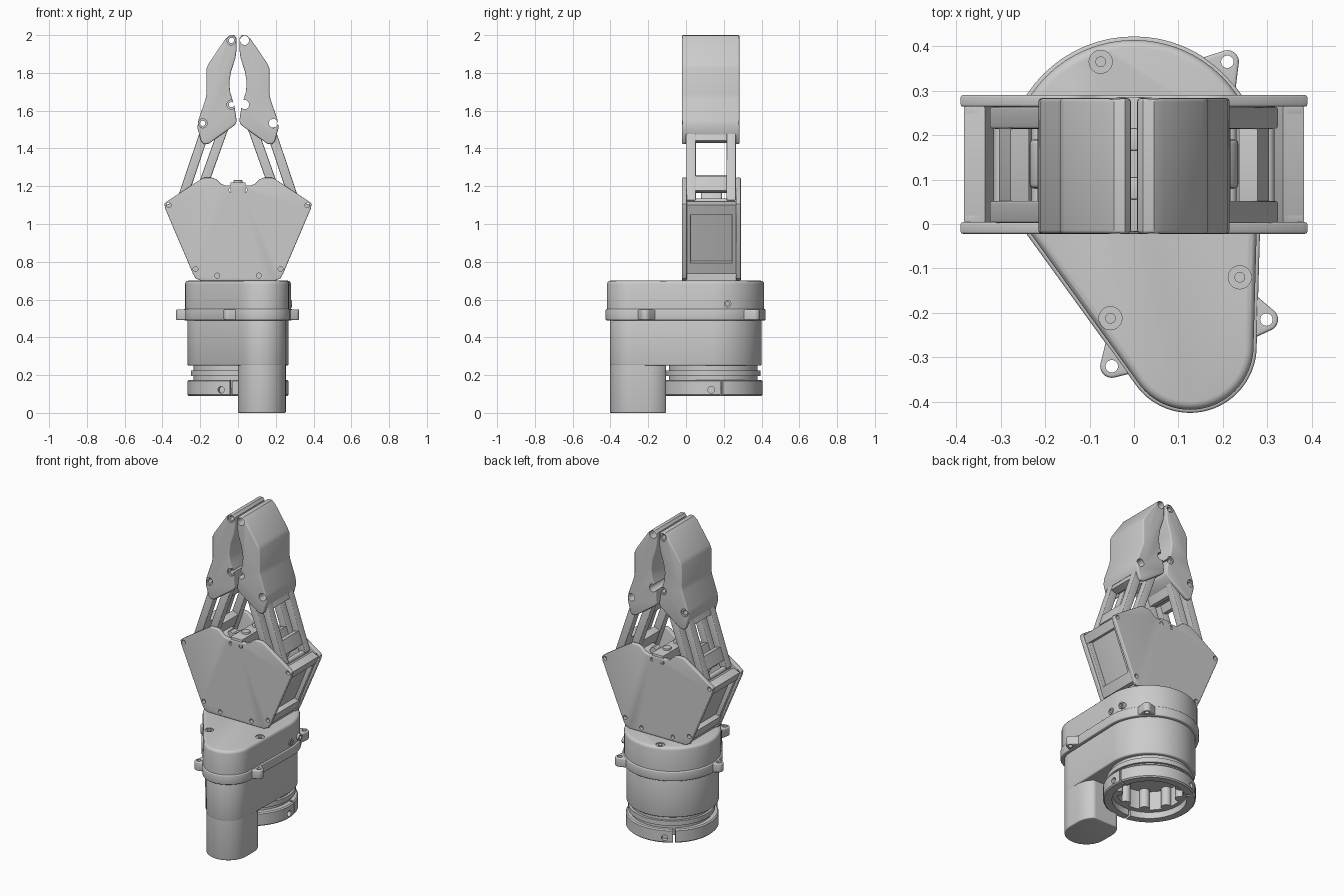
import bpy, bmesh, math
from mathutils import Vector, Matrix
from mathutils.geometry import convex_hull_2d

if "Cube" in bpy.data.objects:
    bpy.data.objects.remove(bpy.data.objects["Cube"])


def finish(name, bm):
    bmesh.ops.recalc_face_normals(bm, faces=bm.faces)
    me = bpy.data.meshes.new(name)
    bm.to_mesh(me)
    bm.free()
    ob = bpy.data.objects.new(name, me)
    bpy.context.collection.objects.link(ob)
    return ob


def prism(name, pts, lo, hi, axis='z', bevel=0.0, ends='both'):
    """Extrude a 2D outline along z (pts = x,y) or along y (pts = x,z)."""
    bm = bmesh.new()
    put = (lambda p, h: (p[0], p[1], h)) if axis == 'z' else (lambda p, h: (p[0], h, p[1]))
    a = [bm.verts.new(put(p, lo)) for p in pts]
    b = [bm.verts.new(put(p, hi)) for p in pts]
    f0, f1 = bm.faces.new(a), bm.faces.new(b)
    for i in range(len(pts)):
        j = (i + 1) % len(pts)
        bm.faces.new((a[i], a[j], b[j], b[i]))
    bmesh.ops.recalc_face_normals(bm, faces=bm.faces)
    if bevel:
        rim = list(f1.edges) + (list(f0.edges) if ends == 'both' else [])
        bmesh.ops.bevel(bm, geom=rim, offset=bevel, segments=3, profile=0.5, affect='EDGES')
    return finish(name, bm)


def circle(x, y, r, n=64):
    return [(x + r * math.cos(2 * math.pi * i / n), y + r * math.sin(2 * math.pi * i / n)) for i in range(n)]


def hull(*circles):
    pts = [Vector(p) for c in circles for p in circle(*c)]
    return [tuple(pts[i]) for i in convex_hull_2d(pts)]


def rect(x0, x1, y0, y1):
    return [(x0, y0), (x1, y0), (x1, y1), (x0, y1)]


def lathe(name, prof, x, y, n=72):
    bm = bmesh.new()
    rings = [[bm.verts.new((x + px, y + py, z)) for px, py in circle(0, 0, r, n)] for r, z in prof]
    for k in range(len(rings)):
        a, b = rings[k], rings[(k + 1) % len(rings)]
        for i in range(n):
            bm.faces.new((a[i], a[(i + 1) % n], b[(i + 1) % n], b[i]))
    return finish(name, bm)


def cut(ob, *cutters):
    """Subtract the cutters, bake the result and discard them."""
    for c in cutters:
        m = ob.modifiers.new('cut', 'BOOLEAN')
        m.operation, m.solver, m.object = 'DIFFERENCE', 'EXACT', c
        c.hide_render = True
    dg = bpy.context.evaluated_depsgraph_get()
    me = bpy.data.meshes.new_from_object(ob.evaluated_get(dg))
    ob.modifiers.clear()
    ob.data = me
    for c in cutters:
        bpy.data.objects.remove(c)


def radial(ob, angle, dist, z, cx, cy):
    """Place a part built around the origin on a ring at the given angle."""
    a = math.radians(angle)
    ob.data.transform(Matrix.Translation((cx, cy, z)) @ Matrix.Rotation(a, 4, 'Z') @ Matrix.Translation((dist, 0, 0)))
    return ob


def strip(name, a, b, o0, o1, y0, y1, s=1, bevel=0.006):
    """Bar from a to b in the xz plane, between two sideways offsets, mirrored by s."""
    a, b = Vector(a), Vector(b)
    d = (b - a).normalized()
    n = Vector((d.y, -d.x))
    pts = [a + n * o0, b + n * o0, b + n * o1, a + n * o1]
    return prism(name, [(s * p.x, p.y) for p in pts], y0, y1, 'y', bevel)


BX, BY = 0.0, 0.134           # centre of the round base
MX, MY = 0.126, -0.275        # centre of the offset motor


def teardrop(r1, r2):
    return hull((BX, BY, r1), (MX, MY, r2))


# gear housing, flange and domed cap
prism('housing', teardrop(0.267, 0.128), 0.25, 0.495, 'z', 0.008)
prism('housing_flange', teardrop(0.288, 0.15), 0.49, 0.55, 'z', 0.006)
cap = prism('housing_cap', teardrop(0.28, 0.143), 0.545, 0.70, 'z', 0.018, 'top')
cut(cap, *[prism('c', circle(x, y, 0.026, 32), 0.694, 0.8) for x, y in ((-0.075, 0.365), (0.238, -0.12), (-0.053, -0.212))])
for x, y in ((-0.075, 0.365), (0.238, -0.12), (-0.053, -0.212)):
    prism('cap_screw', circle(x, y, 0.012, 20), 0.69, 0.699)
for y in (0.13, 0.22):
    port = lathe('cap_port', [(0.011, 0), (0.02, 0), (0.02, 0.03), (0.011, 0.03)], 0, 0, 24)
    port.data.transform(Matrix.Translation((0.255, y, 0.578)) @ Matrix.Rotation(math.pi / 2, 4, 'Y'))

# flange ears: (ear centre) and (root centre inside the flange)
for ex, ey, rx, ry in ((0.21, 0.365, 0.14, 0.28), (0.298, -0.215, 0.19, -0.20),
                       (-0.05, -0.32, 0.03, -0.24), (-0.302, 0.10, -0.18, 0.11)):
    ear = prism('flange_ear', hull((ex, ey, 0.026), (rx, ry, 0.085)), 0.492, 0.548, 'z', 0.006)
    cut(ear, prism('c', circle(ex, ey, 0.014, 24), 0.4, 0.6))

# offset motor column with a flat inner face
col = hull((MX, MY, 0.127), (MX, -0.20, 0.127))
col = [(x, min(y, -0.105)) for x, y in col]
prism('motor_column', col, 0.0, 0.49, 'z', 0.006)

# mounting neck, split clamp ring and scalloped bore
lathe('mount_neck', [(0.19, 0.13), (0.235, 0.13), (0.235, 0.195), (0.25, 0.195), (0.25, 0.225),
                     (0.235, 0.225), (0.235, 0.26), (0.19, 0.26)], BX, BY + 0.01)
ring = lathe('clamp_ring', [(0.215, 0.09), (0.26, 0.09), (0.267, 0.097), (0.267, 0.168), (0.26, 0.175), (0.215, 0.175)], BX, BY + 0.004)
cutters = []
for a in (0, 115, 250):
    hole = prism('c', circle(0, 0, 0.018, 24), -0.05, 0.05, 'y')
    hole.data.transform(Matrix.Rotation(math.pi / 2, 4, 'Z'))
    cutters.append(radial(hole, a, 0.29, 0.122, BX, BY))
    cutters.append(radial(prism('c', rect(-0.06, 0.06, -0.006, 0.006), -0.1, 0.1), a + 12, 0.25, 0.12, BX, BY))
cut(ring, *cutters)
for i in range(9):
    radial(prism('bore_boss', circle(0, 0, 0.03, 20), 0.13, 0.26), i * 40, 0.185, 0, BX, BY + 0.01)

# gripper body: front and back plates
half = [(0.195, 0.70), (0.225, 0.712), (0.24, 0.74), (0.385, 1.08), (0.39, 1.105), (0.378, 1.118), (0.20, 1.235),
        (0.18, 1.245), (0.135, 1.245), (0.115, 1.237), (0.09, 1.212), (0.07, 1.205), (0.04, 1.205)]
outline = half + [(-x, z) for x, z in reversed(half)]
holes = [(s * x, z) for s in (1, -1) for x, z in ((0.035, 1.18), (0.367, 1.10), (0.225, 0.762), (0.11, 0.727))]
for name, y0, y1 in (('front_plate', -0.022, 0.004), ('back_plate', 0.264, 0.29)):
    plate = prism(name, outline, y0, y1, 'y', 0.005)
    cut(plate, *[prism('c', circle(x, z, 0.013, 20), y0 - 0.05, y1 + 0.05, 'y') for x, z in holes])
prism('body_floor', rect(-0.20, 0.20, 0.70, 0.74), 0.0, 0.268, 'y')

# interior actuator and top bracket
prism('actuator', rect(-0.12, 0.12, 0.05, 0.215), 0.74, 1.04, 'z', 0.01)
prism('top_bracket', rect(-0.04, 0.04, 1.165, 1.22), -0.018, 0.286, 'y', 0.004)
for y in (0.08, 0.19):
    prism('bracket_screw', circle(0, y, 0.025, 24), 1.20, 1.232, 'z', 0.004)

finger = [(0.02, 2.0), (0.045, 1.998), (0.068, 1.978), (0.155, 1.85), (0.166, 1.825), (0.166, 1.69), (0.172, 1.66),
          (0.21, 1.55), (0.215, 1.51), (0.195, 1.437), (0.18, 1.423), (0.155, 1.425), (0.015, 1.525), (0.007, 1.545),
          (0.018, 1.62), (0.042, 1.70), (0.046, 1.75), (0.036, 1.81), (0.013, 1.88), (0.008, 1.92), (0.008, 1.985)]
pivots = ((0.035, 1.972), (0.035, 1.632), (0.187, 1.533))

for s, side in ((1, 'right'), (-1, 'left')):
    # framed side wall with recessed panel
    lo, hi = (0.232, 0.735), (0.382, 1.10)
    mid = lambda t: tuple(Vector(lo).lerp(Vector(hi), t))
    strip(side + '_wall_panel', lo, hi, -0.05, -0.03, 0.0, 0.268, s)
    strip(side + '_wall_bar_low', lo, mid(0.16), -0.05, 0.0, 0.0, 0.268, s)
    strip(side + '_wall_bar_top', mid(0.86), hi, -0.05, 0.0, 0.0, 0.268, s)
    for y in (0.0, 0.243):
        strip(side + '_wall_post', lo, hi, -0.05, -0.003, y, y + 0.025, s)

    # drive gear with hub
    gear = [(s * 0.1 + r * math.cos(t), 1.09 + r * math.sin(t)) for i in range(40)
            for r, t in [((0.098, 0.084)[i // 2 % 2], i * math.pi / 20)]]
    prism(side + '_gear', gear, 0.11, 0.16, 'y')
    prism(side + '_gear_hub', circle(s * 0.18, 1.12, 0.055, 32), 0.08, 0.19, 'y', 0.01)

    # parallel links: two bars joined by cross pieces
    for name, a, b in (('outer_link', (0.30, 1.12), (0.17, 1.505)), ('inner_link', (0.215, 1.12), (0.072, 1.52))):
        at = lambda t: tuple(Vector(a).lerp(Vector(b), t))
        for y in (0.002, 0.214):
            strip(side + '_' + name + '_bar', a, b, -0.025, 0.025, y, y + 0.05, s)
        for t0, t1 in ((0.13, 0.33), (0.82, 0.94)):
            strip(side + '_' + name + '_cross', at(t0), at(t1), -0.022, 0.022, 0.03, 0.24, s)
        prism(side + '_' + name + '_pin', circle(s * a[0], a[1], 0.016, 20), -0.01, 0.28, 'y')

    # finger with slotted foot and pivot holes
    f = prism(side + '_finger', [(s * x, z) for x, z in finger], -0.022, 0.283, 'y', 0.008)
    slot = prism('c', rect(-0.3, 0.3, 1.3, 1.475), 0.0, 0.264, 'y')
    r = 0.024 if s > 0 else 0.014
    cut(f, slot, *[prism('c', circle(s * x, z, r, 24), -0.1, 0.4, 'y') for x, z in pivots])
    if s < 0:
        cut(f, *[prism('c', circle(s * x, z, 0.024, 24), y, y + 0.04, 'y') for x, z in pivots for y in (-0.052, 0.273)])

# smooth shading with sharp edges kept
bpy.ops.object.select_all(action='DESELECT')
for ob in bpy.context.scene.objects:
    ob.select_set(True)
    bpy.context.view_layer.objects.active = ob
bpy.ops.object.shade_smooth_by_angle(angle=math.radians(35))
